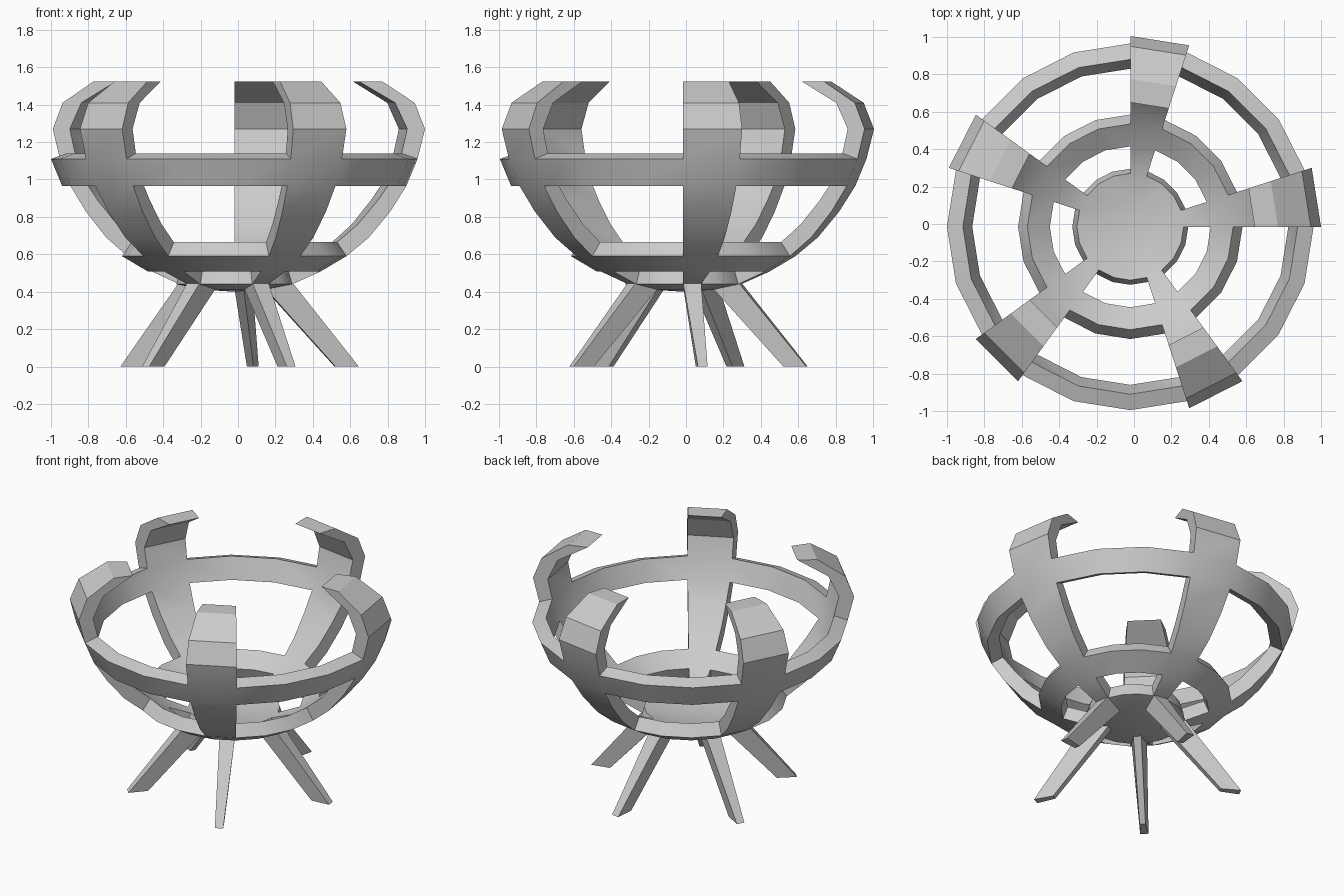
import bpy, bmesh, math

if "Cube" in bpy.data.objects:
    bpy.data.objects.remove(bpy.data.objects["Cube"])

CX, CY, N = -0.02, -0.015, 20

# Matching outer and inner profiles (radius, height), bottom centre to prong tip
OUTER = [(0, .40), (.16, .41), (.31, .44), (.46, .507), (.60, .59), (.72, .69),
         (.835, .83), (.92, .965), (.98, 1.11), (1.02, 1.27), (.965, 1.41), (.79, 1.525)]
INNER = [(0, .49), (.15, .50), (.285, .525), (.43, .585), (.55, .665), (.66, .76),
         (.765, .885), (.845, 1.0), (.895, 1.14), (.925, 1.27), (.86, 1.41), (.665, 1.525)]


def polar(r, a, z, side=0.0):
    """Point at radius r and angle a, shifted sideways by side."""
    return (CX + r * math.cos(a) - side * math.sin(a),
            CY + r * math.sin(a) + side * math.cos(a), z)


def finish(bm, name):
    bmesh.ops.recalc_face_normals(bm, faces=bm.faces)
    me = bpy.data.meshes.new(name)
    bm.to_mesh(me)
    bm.free()
    ob = bpy.data.objects.new(name, me)
    bpy.context.collection.objects.link(ob)
    bpy.ops.object.select_all(action='DESELECT')
    ob.select_set(True)
    bpy.context.view_layer.objects.active = ob
    bpy.ops.object.shade_smooth_by_angle(angle=math.radians(25))
    return ob


# Bowl cage: base disc, two hoops and five ribs that end in curved prongs
def kept(i, j):
    if not 0 <= i < len(OUTER) - 1:
        return False
    return j % 4 == 0 or i in (0, 1, 3, 7)


bm = bmesh.new()
cache = {}


def vert(layer, i, j):
    j = 0 if i == 0 else j % N
    key = (layer, i, j)
    if key not in cache:
        r, z = (OUTER, INNER)[layer][i]
        cache[key] = bm.verts.new(polar(r, 2 * math.pi * j / N, z))
    return cache[key]


def wall(a, b):
    bm.faces.new([vert(0, *a), vert(0, *b), vert(1, *b), vert(1, *a)])


for i in range(len(OUTER) - 1):
    for j in range(N):
        if not kept(i, j):
            continue
        for layer in (0, 1):
            corners = [vert(layer, i, j), vert(layer, i, j + 1),
                       vert(layer, i + 1, j + 1), vert(layer, i + 1, j)]
            bm.faces.new(list(dict.fromkeys(corners)))
        if not kept(i + 1, j):
            wall((i + 1, j), (i + 1, j + 1))
        if i > 0 and not kept(i - 1, j):
            wall((i, j), (i, j + 1))
        if not kept(i, j - 1):
            wall((i, j), (i + 1, j))
        if not kept(i, j + 1):
            wall((i, j + 1), (i + 1, j + 1))
finish(bm, "bowl_cage")

# Five tapered, splayed legs under the ribs
half = math.tan(math.radians(9))
c9 = math.cos(math.radians(9))
for k in range(5):
    a = math.radians(9 + 72 * k)
    bm = bmesh.new()
    top = [(.16 * c9, .425, half * .16 * c9), (.31 * c9, .45, half * .31 * c9)]
    low = [(.545, 0, .018), (.67, 0, .026)]
    loops = []
    for (ri, zi, wi), (ro, zo, wo) in (top, low):
        loops.append([bm.verts.new(polar(ri, a, zi, -wi)), bm.verts.new(polar(ro, a, zo, -wo)),
                      bm.verts.new(polar(ro, a, zo, wo)), bm.verts.new(polar(ri, a, zi, wi))])
    for loop in loops:
        bm.faces.new(loop)
    for m in range(4):
        n = (m + 1) % 4
        bm.faces.new([loops[0][m], loops[0][n], loops[1][n], loops[1][m]])
    finish(bm, f"leg_{k + 1}")
